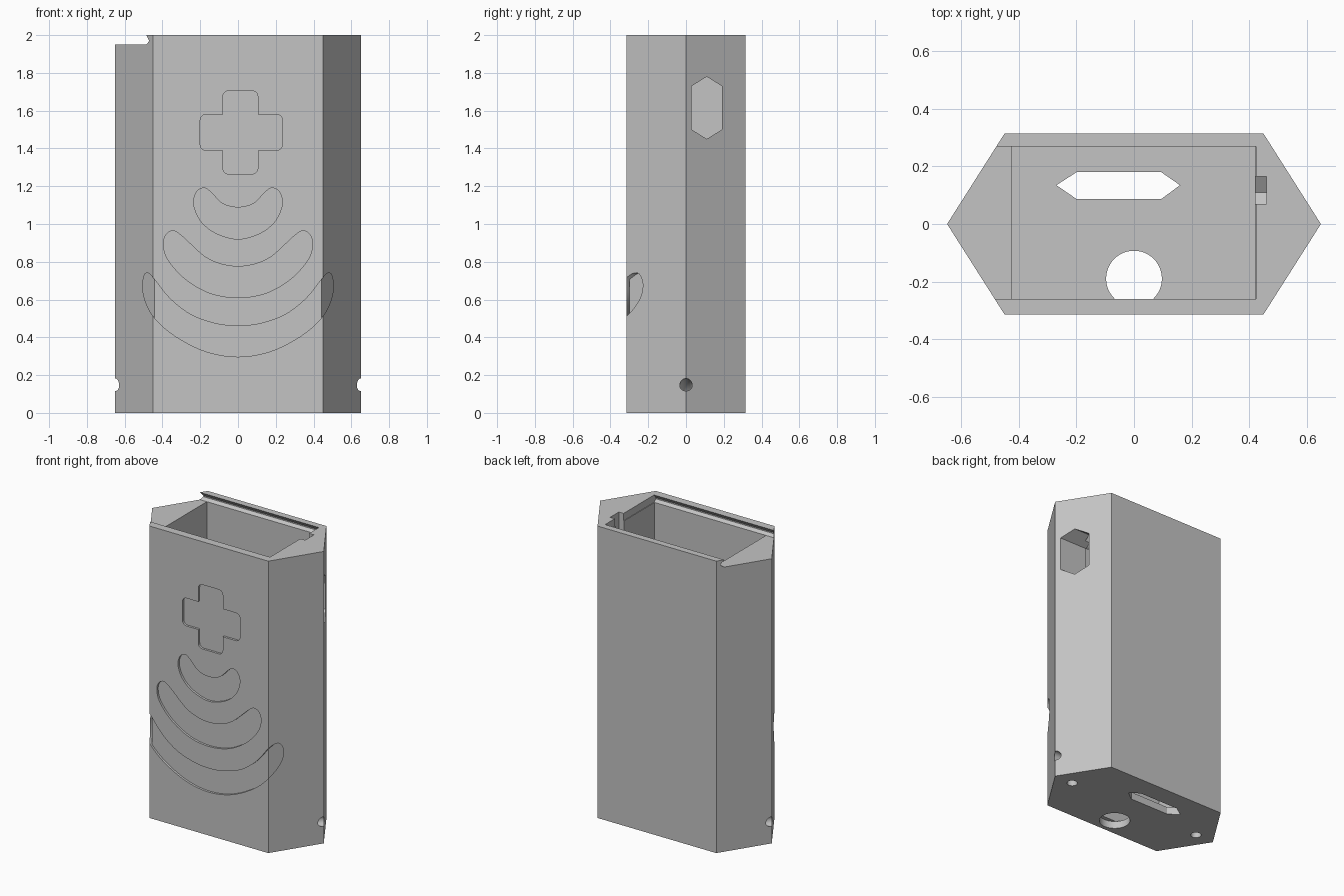
import bpy, bmesh, math
from mathutils import Vector

if "Cube" in bpy.data.objects:
    bpy.data.objects.remove(bpy.data.objects["Cube"], do_unlink=True)

grey = bpy.data.materials.new("plain_grey")
grey.use_nodes = True
grey.diffuse_color = (0.55, 0.55, 0.55, 1)
grey.node_tree.nodes["Principled BSDF"].inputs["Base Color"].default_value = grey.diffuse_color


def prism(name, outline, axis, lo, hi, rounded=(), radius=0.03):
    """Extrude a 2D outline along an axis from lo to hi."""
    place = {"x": lambda a, b, t: (t, a, b),
             "y": lambda a, b, t: (a, t, b),
             "z": lambda a, b, t: (a, b, t)}[axis]
    bm = bmesh.new()
    verts = [bm.verts.new(place(a, b, lo)) for a, b in outline]
    bm.faces.new(verts)
    if rounded:
        bmesh.ops.bevel(bm, geom=[verts[i] for i in rounded], offset=radius,
                        segments=6, profile=0.5, affect='VERTICES')
    grown = bmesh.ops.extrude_face_region(bm, geom=bm.faces[:])["geom"]
    bmesh.ops.translate(bm, vec=place(0, 0, hi - lo),
                        verts=[g for g in grown if isinstance(g, bmesh.types.BMVert)])
    bmesh.ops.recalc_face_normals(bm, faces=bm.faces[:])
    mesh = bpy.data.meshes.new(name)
    bm.to_mesh(mesh)
    bm.free()
    obj = bpy.data.objects.new(name, mesh)
    bpy.context.collection.objects.link(obj)
    mesh.materials.append(grey)
    return obj


def cut(target, cutter, keep=False):
    """Subtract the cutter from the target and apply the result."""
    mod = target.modifiers.new("cut", 'BOOLEAN')
    mod.operation, mod.solver, mod.object = 'DIFFERENCE', 'EXACT', cutter
    bpy.ops.object.select_all(action='DESELECT')
    bpy.context.view_layer.objects.active = target
    target.select_set(True)
    bpy.ops.object.modifier_apply(modifier=mod.name)
    if not keep:
        bpy.data.objects.remove(cutter, do_unlink=True)


def rect(x0, x1, y0, y1):
    return [(x0, y0), (x1, y0), (x1, y1), (x0, y1)]


def hexagon(tip, shoulder, half):
    return [(tip, 0), (shoulder, half), (-shoulder, half),
            (-tip, 0), (-shoulder, -half), (shoulder, -half)]


def crescent(half, steps=6):
    """Mirror a half outline and smooth it with a Catmull-Rom loop."""
    pts = [Vector(p) for p in half + [(-x, z) for x, z in half[-2:0:-1]]]
    n, out = len(pts), []
    for i in range(n):
        a, b, c, d = (pts[(i + k) % n] for k in (-1, 0, 1, 2))
        for s in range(steps):
            t = s / steps
            p = 0.5 * (2 * b + (c - a) * t + (2 * a - 5 * b + 4 * c - d) * t ** 2
                       + (3 * b - a - 3 * c + d) * t ** 3)
            out.append((p.x, p.y))
    return out


# Six-sided case, and a slightly smaller core that limits engraving depth
case = prism("case_body", hexagon(0.65, 0.45, 0.315), "z", 0, 2)
core = prism("engraving_core", hexagon(0.632, 0.442, 0.3), "z", -0.1, 2.1)
core.hide_render = True

# Engraved cross with rounded outer corners
x0, x1, x2, x3 = -0.2, -0.08, 0.105, 0.235
z0, z1, z2, z3 = 1.265, 1.39, 1.58, 1.705
cross = [(x1, z1), (x1, z0), (x2, z0), (x2, z1), (x3, z1), (x3, z2),
         (x2, z2), (x2, z3), (x1, z3), (x1, z2), (x0, z2), (x0, z1)]
engravings = [prism("cross_cutter", cross, "y", -0.5, -0.1,
                    [i for i in range(12) if i % 3])]

# Three engraved crescents, the lowest wrapping around the side edges
crescents = [
    [(0, .92), (.12, .953), (.2, 1.02), (.235, 1.11), (.215, 1.175), (.175, 1.19),
     (.14, 1.165), (.08, 1.107), (0, 1.088)],
    [(0, .61), (.15, .635), (.28, .71), (.37, .81), (.395, .89), (.38, .945),
     (.34, .963), (.29, .93), (.18, .83), (.09, .788), (0, .775)],
    [(0, .297), (.17, .325), (.33, .405), (.44, .5), (.49, .59), (.505, .67),
     (.495, .73), (.475, .74), (.445, .71), (.36, .605), (.25, .52), (.12, .473), (0, .46)],
]
for half in crescents:
    engravings.append(prism("crescent_cutter", crescent(half), "y", -0.5, -0.1))
for cutter in engravings:
    cut(cutter, core, keep=True)
    cut(case, cutter)
bpy.data.objects.remove(core, do_unlink=True)

# Floor openings: pointed slot and round hole
FLOOR = 0.05
slot = [(-.27, .135), (-.2, .087), (.095, .087), (.16, .135), (.095, .18), (-.2, .18)]
cut(case, prism("floor_slot", slot, "z", -0.1, 0.1))
ring = [(0.097 * math.cos(i * math.tau / 48), -0.19 + 0.097 * math.sin(i * math.tau / 48))
        for i in range(48)]
cut(case, prism("floor_hole", ring, "z", -0.1, FLOOR))

# Inner cavity
cut(case, prism("cavity", rect(-0.425, 0.42, -0.26, 0.27), "z", FLOOR, 2.2))

# Sliding lid track with V grooves, open at one end
track = [(-.26, 1.95), (.27, 1.95), (.29, 1.966), (.29, 1.974), (.27, 2), (.27, 2.2),
         (-.26, 2.2), (-.26, 2), (-.28, 1.974), (-.28, 1.966)]
cut(case, prism("lid_track", track, "x", -1, 0.424))

# Side window and the small channel leading down to it
window = [(.11, 1.45), (.19, 1.5), (.19, 1.73), (.11, 1.78), (.03, 1.73), (.03, 1.5)]
cut(case, prism("side_window", window, "x", 0.3, 0.8))
cut(case, prism("wire_channel", rect(0.35, 0.46, 0.07, 0.165), "z", 1.6, 2.2))

# Curved cord holes from the base to each side edge
for side in (-1, 1):
    bpy.ops.mesh.primitive_torus_add(location=(side * 0.66, 0, 0), rotation=(math.pi / 2, 0, 0),
                                     major_radius=0.15, minor_radius=0.033,
                                     major_segments=48, minor_segments=24)
    tunnel = bpy.context.object
    tunnel.data.materials.append(grey)
    cut(case, tunnel)

bpy.ops.object.select_all(action='DESELECT')
bpy.context.view_layer.objects.active = case
case.select_set(True)
bpy.ops.object.shade_smooth_by_angle(angle=math.radians(25))
